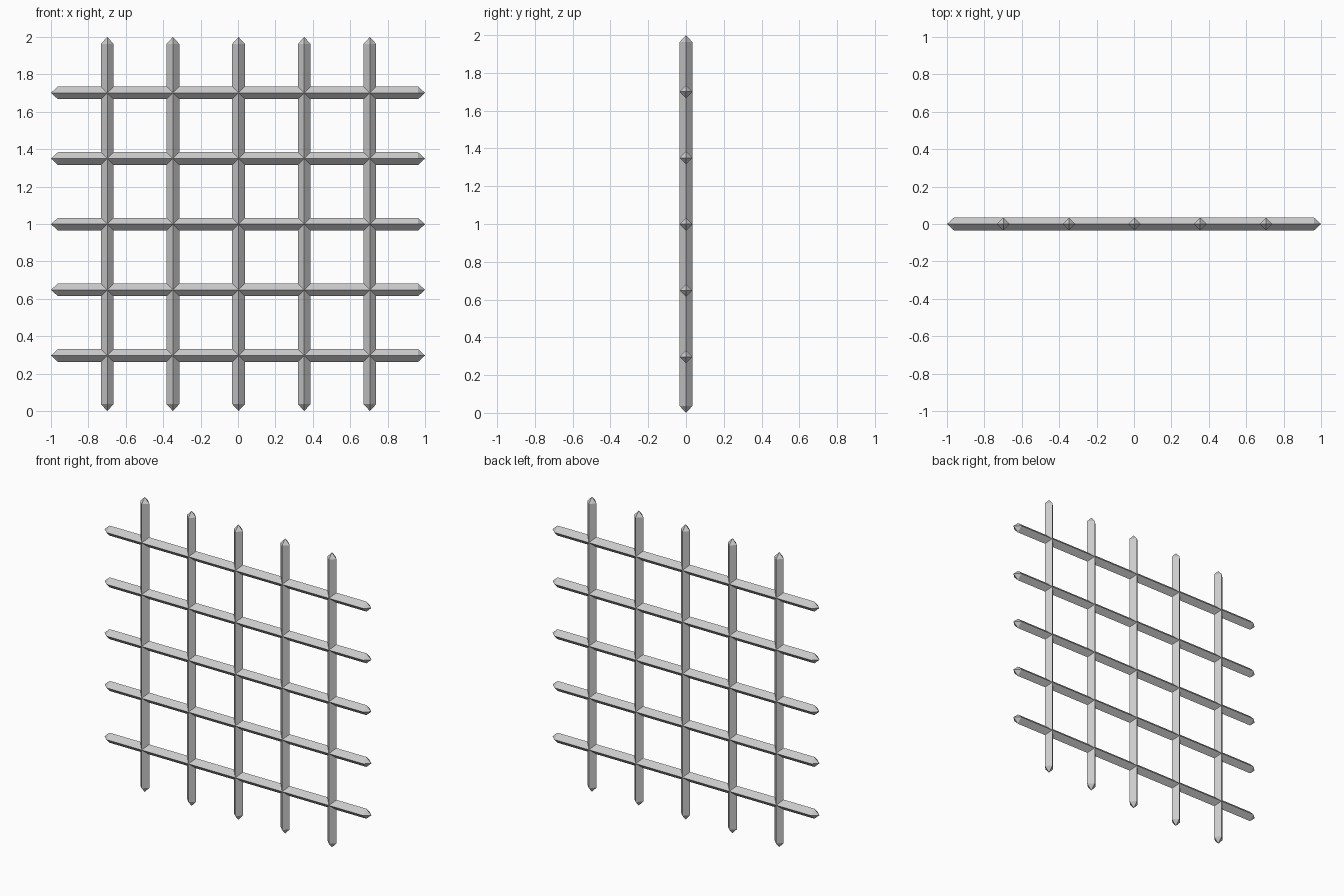
import bpy, bmesh
from mathutils import Matrix
from math import radians

if "Cube" in bpy.data.objects:
    bpy.data.objects.remove(bpy.data.objects["Cube"])

R = 0.034      # half diagonal of the diamond section
TIP = 0.037    # length of each pointed end
PITCH = 0.351  # spacing between bars


def bar(name, location, horizontal):
    # Square-section bar turned on edge, with a pyramid at both ends
    bm = bmesh.new()
    rings = []
    for z in (-1 + TIP, 1 - TIP):
        rings.append([bm.verts.new((x * R, y * R, z))
                      for x, y in ((1, 0), (0, 1), (-1, 0), (0, -1))])
    low, high = bm.verts.new((0, 0, -1)), bm.verts.new((0, 0, 1))
    for i in range(4):
        j = (i + 1) % 4
        bm.faces.new((rings[0][i], rings[0][j], rings[1][j], rings[1][i]))
        bm.faces.new((low, rings[0][j], rings[0][i]))
        bm.faces.new((high, rings[1][i], rings[1][j]))
    if horizontal:
        bmesh.ops.rotate(bm, verts=bm.verts, matrix=Matrix.Rotation(radians(90), 3, 'Y'))
    bmesh.ops.recalc_face_normals(bm, faces=bm.faces)
    mesh = bpy.data.meshes.new(name)
    bm.to_mesh(mesh)
    bm.free()
    obj = bpy.data.objects.new(name, mesh)
    obj.location = location
    bpy.context.collection.objects.link(obj)


# Five upright and five crosswise bars meeting in one plane
for n in range(5):
    offset = (n - 2) * PITCH
    bar(f"vertical_bar_{n + 1}", (offset + 0.003, 0, 1), False)
    bar(f"horizontal_bar_{n + 1}", (0, 0, 1 + offset - 0.001), True)
